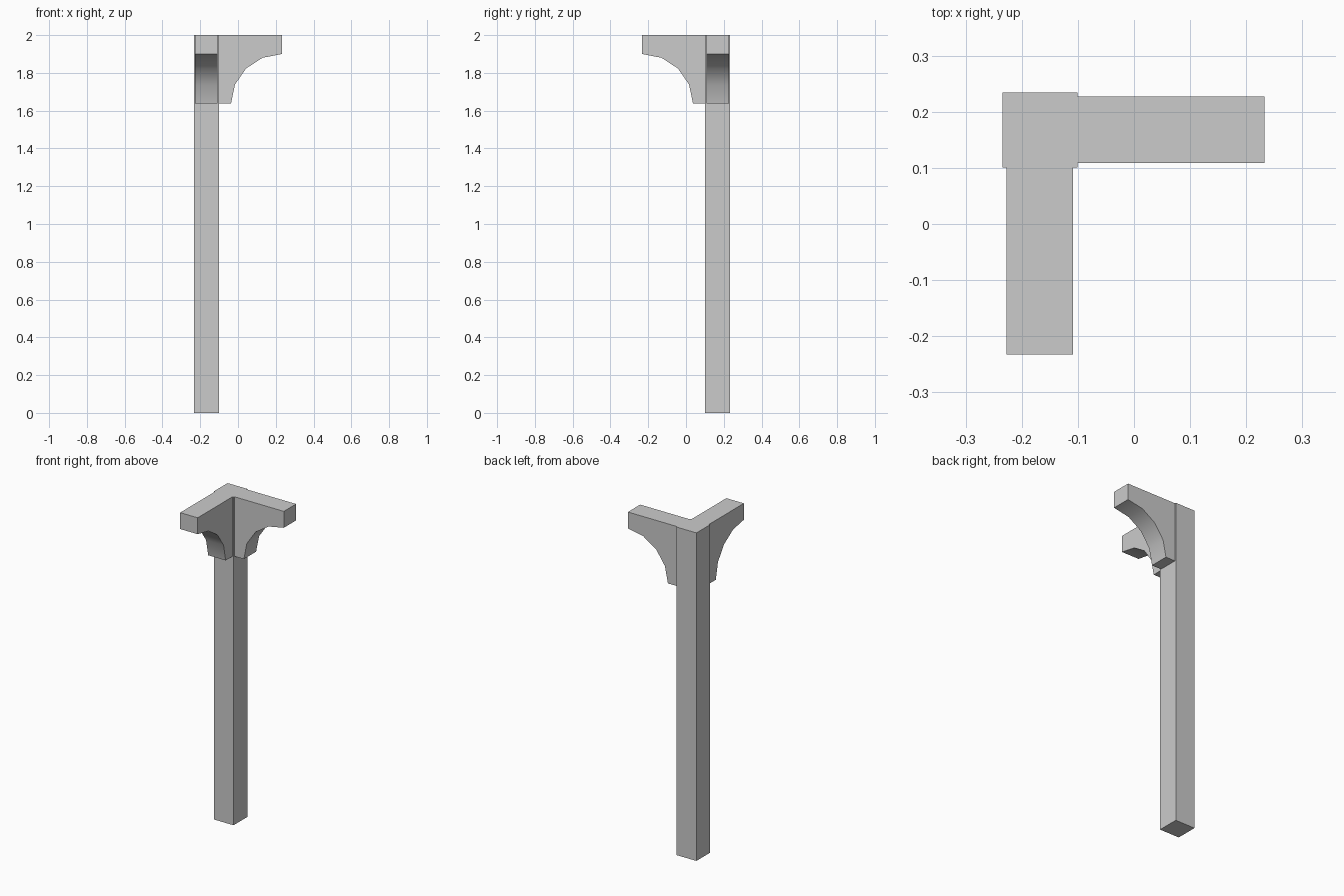
import bpy
import bmesh
import math
from mathutils import Vector

if "Cube" in bpy.data.objects:
    bpy.data.objects.remove(bpy.data.objects["Cube"], do_unlink=True)

# Single plain grey
GREY = (0.6, 0.6, 0.6, 1.0)
grey = bpy.data.materials.new("plain_grey")
grey.use_nodes = True
grey.diffuse_color = GREY
grey.node_tree.nodes["Principled BSDF"].inputs["Base Color"].default_value = GREY

TOP = 2.0
REACH = 0.233             # outer end of both arms
POST_IN, POST_OUT = 0.101, 0.234
ARM_IN, ARM_OUT = 0.109, 0.227
ARM_LOW, FOOT = 1.90, 1.637


def extrude_profile(name, points, offset):
    """Make a solid by sweeping a closed outline along an offset."""
    bm = bmesh.new()
    face = bm.faces.new([bm.verts.new(p) for p in points])
    swept = bmesh.ops.extrude_face_region(bm, geom=[face])
    verts = [g for g in swept["geom"] if isinstance(g, bmesh.types.BMVert)]
    bmesh.ops.translate(bm, verts=verts, vec=Vector(offset))
    bmesh.ops.recalc_face_normals(bm, faces=bm.faces)
    mesh = bpy.data.meshes.new(name)
    bm.to_mesh(mesh)
    bm.free()
    mesh.materials.append(grey)
    obj = bpy.data.objects.new(name, mesh)
    bpy.context.collection.objects.link(obj)
    bpy.ops.object.select_all(action="DESELECT")
    obj.select_set(True)
    bpy.context.view_layer.objects.active = obj
    bpy.ops.object.shade_smooth_by_angle(angle=math.radians(30))
    return obj


# Square post
corners = [(-POST_OUT, POST_IN), (-POST_IN, POST_IN),
           (-POST_IN, POST_OUT), (-POST_OUT, POST_OUT)]
extrude_profile("post", [(x, y, 0) for x, y in corners], (0, 0, TOP))

# Bracket outline: flat top, square end, concave quarter arc underneath
outline = [(-POST_IN, FOOT), (-POST_IN, TOP), (REACH, TOP)]
for i in range(5):
    a = math.radians(90 * i / 4)
    outline.append((REACH - 0.27 * math.sin(a),
                    FOOT + (ARM_LOW - FOOT) * math.cos(a)))

# One arm runs to the side, its mirrored twin runs forward
width = ARM_OUT - ARM_IN
extrude_profile("side_bracket", [(r, ARM_IN, z) for r, z in outline], (0, width, 0))
extrude_profile("front_bracket", [(-ARM_IN, -r, z) for r, z in outline], (-width, 0, 0))
